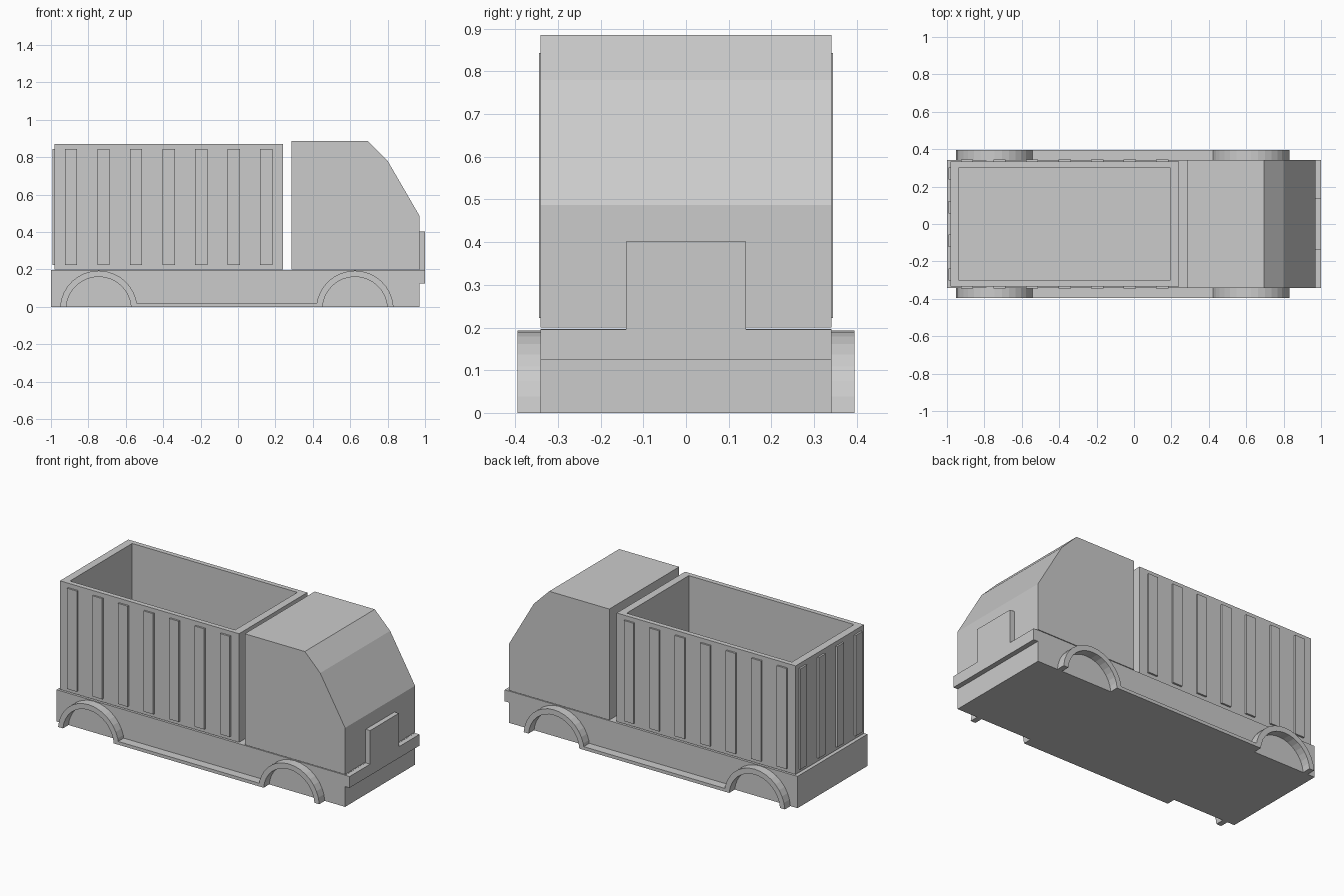
import bpy
from math import sin, cos, asin, pi

cube = bpy.data.objects.get("Cube")
if cube:
    bpy.data.objects.remove(cube, do_unlink=True)

grey = bpy.data.materials.new("plain grey")
grey.use_nodes = True
colour = (0.6, 0.6, 0.6, 1)
grey.diffuse_color = colour
grey.node_tree.nodes["Principled BSDF"].inputs["Base Color"].default_value = colour


def prism(name, outline, lo, hi, axis="y"):
    """Extrude an outline: (x, z) pairs along y, (y, z) along x, (x, y) along z."""
    place = {"x": lambda a, b, t: (t, a, b),
             "y": lambda a, b, t: (a, t, b),
             "z": lambda a, b, t: (a, b, t)}[axis]
    n = len(outline)
    verts = [place(a, b, t) for t in (lo, hi) for a, b in outline]
    faces = [list(range(n)), list(range(n, n * 2))]
    faces += [(i, (i + 1) % n, (i + 1) % n + n, i + n) for i in range(n)]
    mesh = bpy.data.meshes.new(name)
    mesh.from_pydata(verts, [], faces)
    mesh.materials.append(grey)
    obj = bpy.data.objects.new(name, mesh)
    bpy.context.collection.objects.link(obj)
    # make normals point outward
    bpy.context.view_layer.objects.active = obj
    obj.select_set(True)
    bpy.ops.object.mode_set(mode="EDIT")
    bpy.ops.mesh.select_all(action="SELECT")
    bpy.ops.mesh.normals_make_consistent(inside=False)
    bpy.ops.object.mode_set(mode="OBJECT")
    obj.select_set(False)
    return obj


def box(name, x, y, z):
    return prism(name, [(x[0], z[0]), (x[1], z[0]), (x[1], z[1]), (x[0], z[1])], *y)


def side_pair(name, outline, y_in, y_out):
    prism("left_" + name, outline, y_in, y_out)
    prism("right_" + name, outline, -y_out, -y_in)


def rect(a0, a1, b0, b1):
    return [(a0, b0), (a1, b0), (a1, b1), (a0, b1)]


HALF = 0.341      # half width of cab and chassis
NOSE = 0.97       # front of cab
BED_Z = 0.2       # underside of cab and cargo box

# Chassis and cab
box("chassis", (-1, NOSE), (-HALF, HALF), (0, 0.196))
prism("cab", [(0.285, BED_Z), (0.285, 0.885), (0.695, 0.885),
              (0.8, 0.78), (NOSE, 0.487), (NOSE, BED_Z)], -HALF, HALF)

# Bumper with raised grille plate
prism("bumper", [(-HALF, 0.125), (HALF, 0.125), (HALF, 0.195), (0.14, 0.195),
                 (0.14, 0.402), (-0.14, 0.402), (-0.14, 0.195), (-HALF, 0.195)],
      NOSE, 1, "x")

# Open cargo box
BACK, FRONT, SIDE, TOP, WALL = -0.982, 0.24, 0.333, 0.87, 0.03
IN_BACK, IN_FRONT = BACK + 0.047, FRONT - 0.047
box("cargo_floor", (BACK, FRONT), (-SIDE, SIDE), (BED_Z, 0.23))
box("cargo_back_wall", (BACK, IN_BACK), (-SIDE, SIDE), (0.23, TOP))
box("cargo_front_wall", (IN_FRONT, FRONT), (-SIDE, SIDE), (0.23, TOP))
side_pair("cargo_wall", rect(IN_BACK, IN_FRONT, 0.23, TOP), SIDE - WALL, SIDE)

# Ribs on the sides and back of the cargo box
for i in range(7):
    x = -0.893 + i * 0.174
    side_pair(f"cargo_rib_{i + 1}", rect(x - 0.033, x + 0.033, 0.222, 0.843),
              SIDE, SIDE + 0.011)
for i in range(4):
    y = (i - 1.5) * 0.18
    box(f"back_rib_{i + 1}", (BACK - 0.011, BACK), (y - 0.033, y + 0.033), (0.222, 0.843))


# Wheel arches, cut level with the ground
def arc(cx, radius, drop=0.014, steps=16):
    start = asin(drop / radius)
    angles = [start + (pi - 2 * start) * i / steps for i in range(steps + 1)]
    return [(cx + radius * cos(a), radius * sin(a) - drop) for a in angles]


REAR, AHEAD, OUTER = -0.745, 0.625, 0.207
for name, cx in (("rear_arch", REAR), ("front_arch", AHEAD)):
    side_pair(name, arc(cx, OUTER) + arc(cx, 0.174)[::-1], HALF, 0.395)

# Side sills between the arches
side_pair("sill", rect(REAR + OUTER - 0.006, AHEAD - OUTER + 0.006, 0, 0.02), HALF, 0.395)
